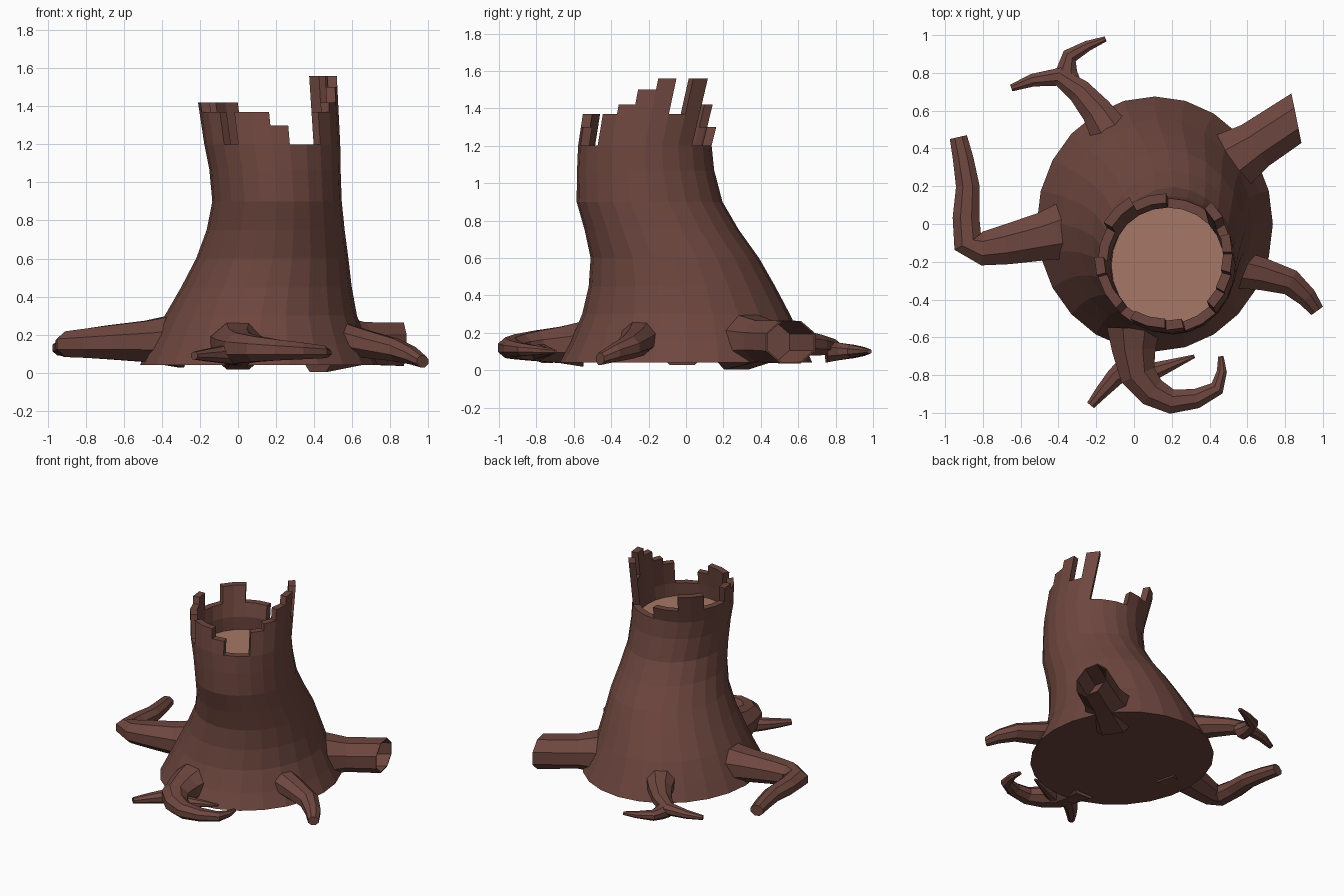
import bpy, bmesh, math
from mathutils import Vector

old = bpy.data.objects.get("Cube")
if old:
    bpy.data.objects.remove(old, do_unlink=True)


def material(name, rgb):
    m = bpy.data.materials.new(name)
    m.use_nodes = True
    m.diffuse_color = (*rgb, 1)
    m.node_tree.nodes["Principled BSDF"].inputs["Base Color"].default_value = (*rgb, 1)
    return m


BARK = material("bark_brown", (.155, .062, .049))
WOOD = material("cut_wood", (.38, .185, .135))


def finish(name, bm, materials):
    bmesh.ops.recalc_face_normals(bm, faces=bm.faces)
    mesh = bpy.data.meshes.new(name)
    bm.to_mesh(mesh)
    bm.free()
    for mat in materials:
        mesh.materials.append(mat)
    bpy.context.collection.objects.link(bpy.data.objects.new(name, mesh))


def loft(bm, rings):
    """Skin a list of equal point rings and return the end cap."""
    loops = [[bm.verts.new(point) for point in ring] for ring in rings]
    for lower, upper in zip(loops, loops[1:]):
        for i in range(len(lower)):
            bm.faces.new((lower[i - 1], lower[i], upper[i], upper[i - 1]))
    bm.faces.new(loops[0])
    return bm.faces.new(loops[-1])


def smooth(points):
    """Add a rounded midpoint between each pair of control points."""
    points = [Vector(p) for p in points]
    padded = [points[0]] + points + [points[-1]]
    result = []
    for a, b, c, d in zip(padded, padded[1:], padded[2:], padded[3:]):
        result += [b, (b + c) / 2 + (b + c - a - d) / 16]
    return result + [points[-1]]


# Trunk: leaning ovals, folded over the rim and down to the cut wood
SEGMENTS = 24
RIM = 1.2
RIM_X, RIM_Y = .18, -.22
WALL = .05


def oval(x, y, z, radius):
    """Ring that is a little longer front to back below the rim."""
    depth = radius + min(WALL, (RIM - z) / 6)
    ring = []
    for i in range(SEGMENTS):
        a = math.tau * i / SEGMENTS
        ring.append((x + radius * math.cos(a), y + depth * math.sin(a), z))
    return ring


outline = smooth([
    (.11, 0, .04, .625), (.12, 0, .3, .505), (.18, -.06, .6, .4),
    (.205, -.195, .9, .34), (RIM_X, RIM_Y, RIM, .357)])
rings = [oval(*section) for section in outline]
rings.append(oval(RIM_X, RIM_Y, RIM, .357 - WALL))
rings.append(oval(RIM_X, RIM_Y, RIM - .1, .3))
bm = bmesh.new()
loft(bm, rings).material_index = 1
finish("trunk", bm, [BARK, WOOD])

# Broken rim: one letter per segment, counter-clockwise from +x, dot for a gap
SPLINTERS = "TST...LLMMLLMSS.SSL..SMH"
RISE = {"T": .36, "H": .3, "M": .22, "S": .17, "L": .1}
bm = bmesh.new()
for i, kind in enumerate(SPLINTERS):
    if kind not in RISE:
        continue
    rings = []
    for rise in (0, RISE[kind]):
        ring = []
        outer = .357 + rise * WALL
        inner = outer - WALL
        for step, r in ((i, outer), (i + 1, outer), (i + 1, inner), (i, inner)):
            a = math.tau * step / SEGMENTS
            ring.append((RIM_X + r * math.cos(a) - rise / 10,
                         RIM_Y + r * math.sin(a) + rise / 5, RIM + rise))
        rings.append(ring)
    loft(bm, rings)
finish("rim_splinters", bm, [BARK])


def root(name, points, widths, heights, flare=0, hollow=False, sides=8):
    """Tapered tube along a ground path, flaring where it leaves the trunk."""
    path = smooth(points)
    last = len(path) - 1
    bm = bmesh.new()
    rings = []
    for k, p in enumerate(path):
        t = k / last
        width = widths[0] + (widths[1] - widths[0]) * t + flare * (1 - t) ** 6
        height = heights[0] + (heights[1] - heights[0]) * t
        along = path[min(k + 1, last)] - path[max(k - 1, 0)]
        if hollow and k == last:
            along = Vector((1, .2))  # slanted saw cut
        along.normalize()
        ring = []
        for s in range(sides):
            a = math.tau * (s + .5) / sides
            across = width * math.cos(a)
            ring.append((p.x + along.y * across, p.y - along.x * across,
                         height + .85 * width * math.sin(a)))
        rings.append(ring)
    tip = loft(bm, rings)
    if hollow:
        bmesh.ops.recalc_face_normals(bm, faces=bm.faces)
        bmesh.ops.inset_region(bm, faces=[tip], thickness=.008)
        inner = bmesh.ops.extrude_discrete_faces(bm, faces=[tip])["faces"][0]
        bmesh.ops.translate(bm, verts=inner.verts, vec=(-.2, -.13, 0))
    finish(name, bm, [BARK])


# Roots around the foot
root("right_root",
     [(-.3, -.02), (-.68, -.11), (-.88, -.1), (-.88, .2), (-.93, .46)],
     widths=(.12, .05), heights=(.17, .13), flare=.06)
root("back_root",
     [(-.1, .43), (-.2, .6), (-.4, .78), (-.65, .72)],
     widths=(.12, .02), heights=(.17, .1), flare=.02)
root("back_root_fork",
     [(-.35, .75), (-.34, .89), (-.15, .98)],
     widths=(.075, .015), heights=(.1, .1))
root("hollow_root",
     [(.42, .27), (.86, .56)],
     widths=(.135, .145), heights=(.16, .15), flare=.065, hollow=True)
root("left_root",
     [(.55, -.24), (.83, -.31), (.97, -.46)],
     widths=(.11, .04), heights=(.18, .06))
root("front_root",
     [(0, -.55), (.02, -.8), (.2, -.94), (.44, -.87), (.46, -.7)],
     widths=(.125, .015), heights=(.14, .1), flare=.03)
root("front_root_fork",
     [(0, -.74), (-.1, -.81), (-.23, -.96)],
     widths=(.08, .025), heights=(.1, .09))
root("front_root_twig",
     [(.05, -.8), (.32, -.7)],
     widths=(.06, .01), heights=(.1, .1))
